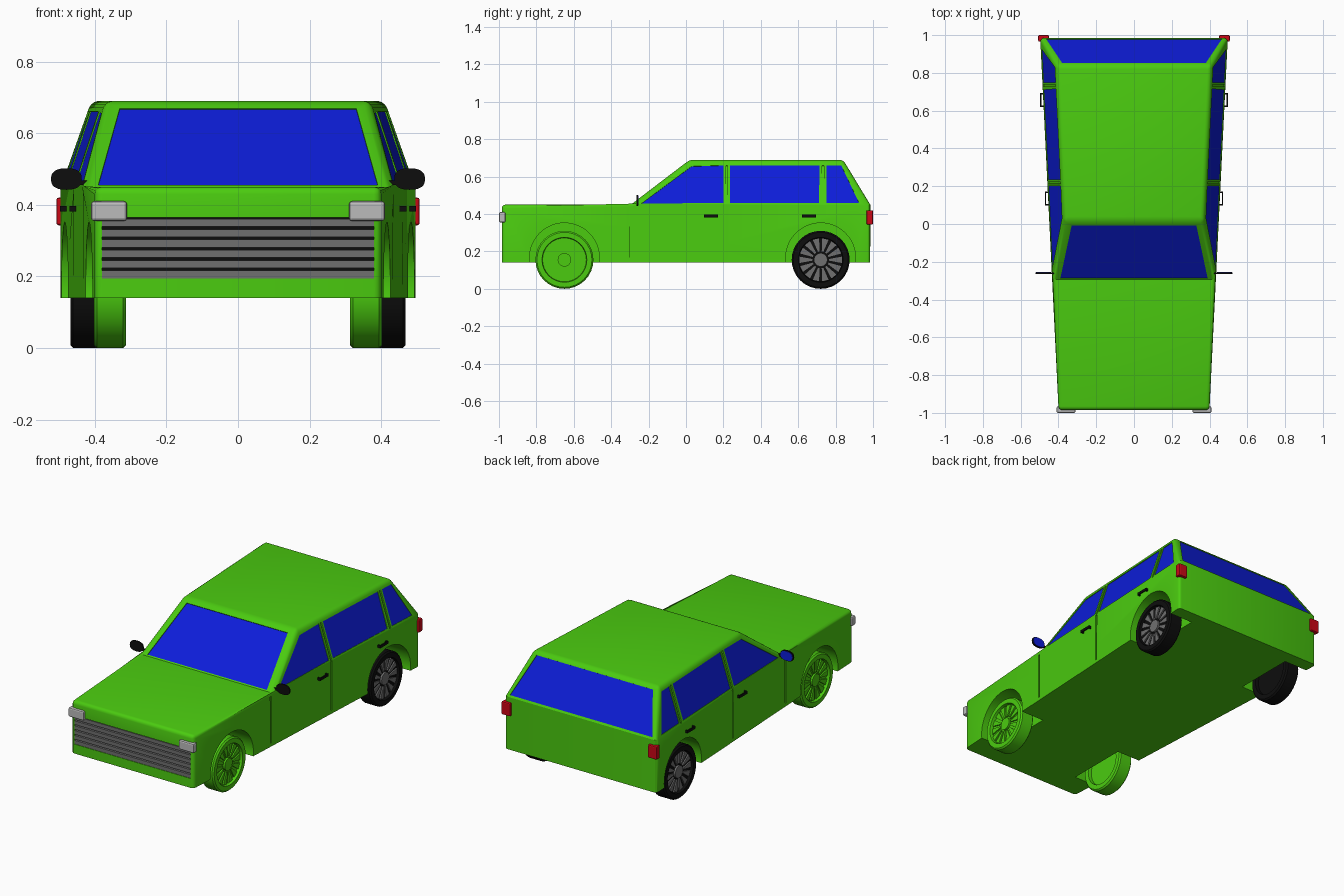
import bpy, bmesh, math
from mathutils import Vector, Matrix

if "Cube" in bpy.data.objects:
    bpy.data.objects.remove(bpy.data.objects["Cube"])

def mat(name, *rgb):
    m = bpy.data.materials.new(name)
    m.diffuse_color = (*rgb, 1)
    m.use_nodes = True
    m.node_tree.nodes["Principled BSDF"].inputs["Base Color"].default_value = m.diffuse_color
    return m

GREEN = mat("green_paint", .07, .6, .005)
BLUE = mat("blue_glass", .004, .012, .7)
BLACK = mat("black_rubber", .004, .004, .004)
RED = mat("red_lens", .6, .002, .008)
GREY = mat("dark_grey_metal", .16, .16, .16)
SILVER = mat("silver_lens", .5, .5, .5)

def finish(name, bm, material=None):
    bmesh.ops.recalc_face_normals(bm, faces=bm.faces)
    me = bpy.data.meshes.new(name)
    bm.to_mesh(me)
    bm.free()
    ob = bpy.data.objects.new(name, me)
    bpy.context.collection.objects.link(ob)
    if material:
        me.materials.append(material)
    return ob

def smooth(ob, angle=30):
    bpy.ops.object.select_all(action='DESELECT')
    ob.select_set(True)
    bpy.context.view_layer.objects.active = ob
    bpy.ops.object.shade_smooth_by_angle(angle=math.radians(angle))

def prism(bm, pts, lo, hi):
    """Slab over a planar outline, from lo to hi along its outward normal."""
    pts = [Vector(p) for p in pts]
    n = (pts[1] - pts[0]).cross(pts[2] - pts[0]).normalized()
    if n.dot(sum(pts, Vector()) / len(pts) - Vector((0, .3, .2))) < 0:
        n = -n
    a = [bm.verts.new(p + n * lo) for p in pts]
    b = [bm.verts.new(p + n * hi) for p in pts]
    bm.faces.new(a)
    bm.faces.new(b)
    for i in range(len(a)):
        j = (i + 1) % len(a)
        bm.faces.new((a[i], a[j], b[j], b[i]))

def box(bm, x0, x1, y0, y1, z0, z1, bevel=0):
    c = Matrix.Translation(((x0 + x1) / 2, (y0 + y1) / 2, (z0 + z1) / 2))
    s = Matrix.Diagonal((abs(x1 - x0), y1 - y0, z1 - z0, 1))
    vs = bmesh.ops.create_cube(bm, size=1, matrix=c @ s)['verts']
    if bevel:
        es = list({e for v in vs for e in v.link_edges})
        bmesh.ops.bevel(bm, geom=es, offset=bevel, segments=2, profile=.5, affect='EDGES')

def cyl_x(bm, x0, x1, y, z, r, n=32):
    m = Matrix.Translation(((x0 + x1) / 2, y, z)) @ Matrix.Rotation(math.pi / 2, 4, 'Y')
    bmesh.ops.create_cone(bm, cap_ends=True, segments=n, radius1=r, radius2=r,
                          depth=abs(x1 - x0), matrix=m)

def hw(y, z):
    """Half width of the body: flares to the rear, leans in above the belt line."""
    return .448 + .0494 * y - .33 * max(0, z - .45)

def side(s, yz):
    return [(s * hw(y, z), y, z) for y, z in yz]

# Body shell from its side profile
profile = [(-.985, .14), (.985, .14), (.985, .45), (.84, .69), (.02, .69), (-.295, .45), (-.985, .45)]
bm = bmesh.new()
R = [bm.verts.new(p) for p in side(1, profile)]
L = [bm.verts.new(p) for p in side(-1, profile)]
for V in (R, L):
    bm.faces.new([V[i] for i in (0, 1, 2, 5, 6)])
    bm.faces.new([V[i] for i in (2, 3, 4, 5)])
for i in range(7):
    j = (i + 1) % 7
    bm.faces.new((R[i], R[j], L[j], L[i]))
bmesh.ops.recalc_face_normals(bm, faces=bm.faces)
edges = [bm.edges.get((V[i], V[(i + 1) % 7])) for V in (R, L) for i in range(1, 7)]
edges += [bm.edges.get((R[i], L[i])) for i in (3, 4, 6)]
bmesh.ops.bevel(bm, geom=edges, offset=.02, segments=3, profile=.5, affect='EDGES')
body = finish("body", bm, GREEN)

# Window outlines
windows = {
    "windshield": [(-.39, -.288, .455), (.39, -.288, .455), (.33, -.007, .669), (-.33, -.007, .669)],
    "rear_window": [(-.465, .979, .46), (.465, .979, .46), (.38, .852, .67), (-.38, .852, .67)],
}
for s, tag in ((1, "left"), (-1, "right")):
    windows["front_window_" + tag] = side(s, [(-.24, .455), (.2, .46), (.2, .66), (.03, .655)])
    windows["middle_window_" + tag] = side(s, [(.235, .46), (.71, .46), (.715, .66), (.235, .66)])
    windows["quarter_window_" + tag] = side(s, [(.75, .46), (.925, .46), (.83, .66), (.75, .66)])

# Cutters: window recesses, door seams, wheel wells, grille opening
AXLES = {"front": (-.65, .313, .402), "rear": (.72, .38, .468)}
bm = bmesh.new()
for pts in windows.values():
    prism(bm, pts, -.01, .03)
for s in (1, -1):
    for y, z0, z1 in ((-.31, .16, .435), (.218, .16, .448), (.218, .453, .66), (.733, .453, .66)):
        prism(bm, side(s, [(y - .005, z0), (y + .005, z0), (y + .005, z1), (y - .005, z1)]), -.008, .02)
    for y, x0, x1 in AXLES.values():
        cyl_x(bm, s * (x0 - .04), s * .6, y, .165, .187, 48)
box(bm, -.38, .38, -1.05, -.965, .195, .365)
cutter = finish("cutter", bm)
cutter.hide_render = True
mod = body.modifiers.new("cut", 'BOOLEAN')
mod.object = cutter
mod.operation = 'DIFFERENCE'
mod.solver = 'EXACT'
bpy.ops.object.select_all(action='DESELECT')
body.select_set(True)
bpy.context.view_layer.objects.active = body
bpy.ops.object.convert(target='MESH')
bpy.data.objects.remove(cutter)
smooth(body)

# Glass panes
for name, pts in windows.items():
    bm = bmesh.new()
    prism(bm, pts, -.012, -.004)
    finish(name, bm, BLUE)

# Grille: dark backing and six slats
bm = bmesh.new()
box(bm, -.38, .38, -.969, -.963, .195, .365)
finish("grille_backing", bm, BLACK)
bm = bmesh.new()
for i in range(6):
    z = .195 + i * .0288
    box(bm, -.38, .38, -.982, -.968, z, z + .0215)
finish("grille_slats", bm, GREY)

# Wheels: lathed tyre, wheel disc, spokes and hub
def wheel(tag, s, y, x0, x1, tyre_mat, spoke_mat):
    cx, cz, half = s * (x0 + x1) / 2, .155, (x1 - x0) / 2
    bm = bmesh.new()
    ring = [(-half, .12), (-half, .147), (-half + .008, .155), (half - .008, .155),
            (half, .147), (half, .12), (half - .018, .117), (-half + .018, .117)]
    vs = [bm.verts.new((a, 0, r)) for a, r in ring]
    es = [bm.edges.new((vs[i], vs[(i + 1) % 8])) for i in range(8)]
    bmesh.ops.spin(bm, geom=vs + es, axis=(1, 0, 0), cent=(0, 0, 0), angle=2 * math.pi, steps=32)
    bmesh.ops.remove_doubles(bm, verts=bm.verts, dist=1e-4)
    cyl_x(bm, -half + .02, half - .02, 0, 0, .119)
    ob = finish("tyre_" + tag, bm, tyre_mat)
    ob.location = (cx, y, cz)
    smooth(ob)
    bm = bmesh.new()
    f = s * (half - .022)
    cyl_x(bm, f, f + s * .014, 0, 0, .036, 24)
    for k in range(14):
        t = 2 * math.pi * k / 14
        pts = [(r * math.cos(t + d), r * math.sin(t + d))
               for r, d in ((.045, -.1), (.115, -.15), (.115, .15), (.045, .1))]
        a = [bm.verts.new((f, *p)) for p in pts]
        b = [bm.verts.new((f + s * .01, *p)) for p in pts]
        bm.faces.new(a)
        bm.faces.new(b)
        for i in range(4):
            j = (i + 1) % 4
            bm.faces.new((a[i], a[j], b[j], b[i]))
    ob = finish("spokes_" + tag, bm, spoke_mat)
    ob.location = (cx, y, cz)

for s, tag in ((1, "left"), (-1, "right")):
    wheel("front_" + tag, s, *AXLES["front"], GREEN, GREEN)
    wheel("rear_" + tag, s, *AXLES["rear"], BLACK, GREY)

    # Head and tail lights
    bm = bmesh.new()
    box(bm, s * .31, s * .41, -1, -.965, .355, .41, .008)
    finish("headlight_" + tag, bm, SILVER)
    bm = bmesh.new()
    box(bm, s * .45, s * .507, .965, 1, .343, .42, .006)
    finish("tail_light_" + tag, bm, RED)

    # Door handles
    for part, y0 in (("front", .097), ("rear", .62)):
        x = hw(y0 + .037, .39)
        bm = bmesh.new()
        box(bm, s * (x + .01), s * (x + .016), y0, y0 + .074, .382, .397)
        for y in (y0, y0 + .066):
            box(bm, s * (x - .008), s * (x + .012), y, y + .008, .382, .397)
        finish(f"{part}_handle_{tag}", bm, BLACK)

    # Door mirrors: housing with stalk, glass on the rear side
    for name, y0, y1, k, m in (("mirror_housing_", -.265, -.256, 1, BLACK), ("mirror_glass_", -.256, -.253, .9, BLUE)):
        bm = bmesh.new()
        pts = []
        for i in range(24):
            c, d = math.cos(i * math.pi / 12), math.sin(i * math.pi / 12)
            pts.append((s * .479 + k * .043 * math.copysign(abs(c) ** .8, c),
                        y0, .472 + k * .03 * math.copysign(abs(d) ** .8, d)))
        prism(bm, pts, 0, y0 - y1)
        if k == 1:
            box(bm, s * .42, s * .45, y0, y1, .455, .468)
        smooth(finish(name + tag, bm, m))
